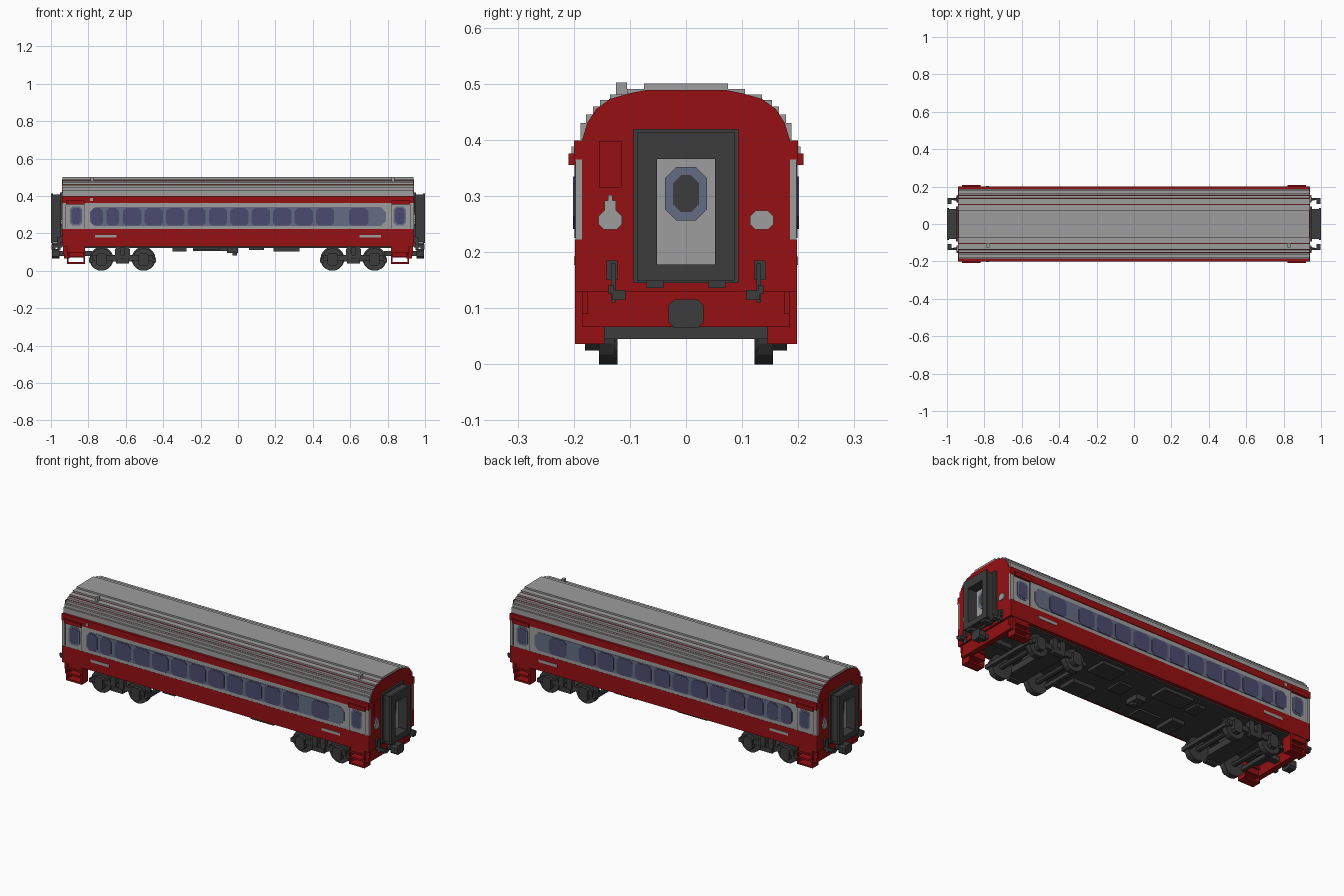
import bpy, bmesh, math

cube = bpy.data.objects.get("Cube")
if cube:
    bpy.data.objects.remove(cube, do_unlink=True)


def material(name, r, g, b):
    m = bpy.data.materials.new(name)
    m.use_nodes = True
    m.diffuse_color = (r, g, b, 1)
    m.node_tree.nodes["Principled BSDF"].inputs["Base Color"].default_value = (r, g, b, 1)
    return m


RED = material("deep red", .30, .005, .006)
GREY = material("light grey", .34, .34, .34)
DARK = material("charcoal", .045, .045, .045)
TINT = material("blue grey", .13, .15, .23)
GLASS = material("window blue", .07, .07, .16)


def prism(name, pts, axis, a, b, mat):
    """Extrude a profile: (y, z) points along x, or (x, z) points along y."""
    bm = bmesh.new()
    rings = []
    for t in (a, b):
        rings.append([bm.verts.new((t, u, v) if axis == "x" else (u, t, v)) for u, v in pts])
    bm.faces.new(rings[0])
    bm.faces.new(rings[1])
    n = len(pts)
    for i in range(n):
        j = (i + 1) % n
        bm.faces.new((rings[0][i], rings[0][j], rings[1][j], rings[1][i]))
    bmesh.ops.recalc_face_normals(bm, faces=bm.faces)
    mesh = bpy.data.meshes.new(name)
    bm.to_mesh(mesh)
    bm.free()
    mesh.materials.append(mat)
    ob = bpy.data.objects.new(name, mesh)
    bpy.context.collection.objects.link(ob)
    return ob


def box(name, x, y, z, mat):
    """Box from (low, high) pairs."""
    return prism(name, [(x[0], z[0]), (x[1], z[0]), (x[1], z[1]), (x[0], z[1])], "y", y[0], y[1], mat)


def cut_rect(u, v, w, h, c):
    """Rectangle outline with clipped corners, centred on (u, v)."""
    w, h = w / 2, h / 2
    return [(u + a, v + b) for a, b in (
        (-w + c, -h), (w - c, -h), (w, -h + c), (w, h - c),
        (w - c, h), (-w + c, h), (-w, h - c), (-w, -h + c))]


def disc(u, v, r, n=16):
    return [(u + r * math.cos(math.tau * i / n), v + r * math.sin(math.tau * i / n)) for i in range(n)]


def stepped(steps, base):
    """Symmetric stepped arch outline from (half width, height) pairs."""
    half = []
    for i, (y, z) in enumerate(steps):
        half.append((y, z))
        half.append((y, steps[i + 1][1] if i + 1 < len(steps) else base))
    return half + [(-y, z) for y, z in reversed(half)]


# Body core and stepped roof
core = [(.185, .4), (.176, .43), (.16, .455), (.135, .473), (.1, .483), (.07, .489)]
prism("body_core", [(-.185, .13), (.185, .13)] + core + [(-y, z) for y, z in reversed(core)],
      "x", -.941, .941, RED)
arch = [(.075, .5), (.105, .491), (.135, .481), (.153, .471), (.166, .459), (.178, .445), (.188, .43)]
prism("roof", stepped(arch, .4), "x", -.938, .938, GREY)
for x in (-.78, .83):
    box("roof_vent", (x - .008, x + .008), (-.125, -.105), (.47, .502), GREY)
box("floor", (-.9, .9), (-.18, .18), (.122, .131), DARK)

# Long sides, mirrored front and back
PANES = [(-.755, .065), (-.67, .068)] + [(-.565 + .1145 * i, .098) for i in range(10)] + [(.645, .105)]
for sy, side in ((-1, "front"), (1, "back")):
    def ys(a, b):
        return (sy * a, sy * b)

    box(side + "_lower_wall", (-.94, .94), ys(.18, .198), (.13, .222), RED)
    box(side + "_window_band", (-.94, .94), ys(.18, .197), (.222, .365), GREY)
    box(side + "_upper_band", (-.94, .94), ys(.18, .2), (.362, .399), RED)
    prism(side + "_glazing_strip", cut_rect(0, .29, 1.58, .1, .025), "y", *ys(.19, .199), TINT)
    for x, w in PANES:
        prism(side + "_window", cut_rect(x, .288, w, .094, .016), "y", *ys(.19, .2015), GLASS)
    box(side + "_marker_lamp", (-.79, -.775), ys(.19, .204), (.372, .388), GREY)

    for sx in (-1, 1):
        def xs(a, b):
            return tuple(sorted((sx * a, sx * b)))

        # Entrance door with lintel, handle and seams
        box(side + "_door_lintel", xs(.82, .92), ys(.19, .209), (.355, .376), RED)
        prism(side + "_door_window_frame", cut_rect(sx * .865, .293, .068, .1, .014),
              "y", *ys(.19, .199), TINT)
        prism(side + "_door_window", cut_rect(sx * .865, .293, .05, .084, .012),
              "y", *ys(.19, .201), GLASS)
        for a in (.818, .92):
            box(side + "_door_seam", xs(a, a + .003), ys(.19, .1985), (.225, .355), DARK)
        box(side + "_number_plate", xs(.65, .765), ys(.19, .1995), (.177, .192), GREY)

        # Boarding steps below the door
        for a in (.818, .906):
            box(side + "_step_cheek", xs(a, a + .008), ys(.145, .198), (.036, .131), RED)
        for z, y in ((.036, .15), (.07, .14), (.1, .13)):
            box(side + "_step_tread", xs(.82, .912), ys(y, .198), (z, z + .01), RED)
        box(side + "_step_back", xs(.82, .912), ys(.14, .15), (.07, .131), RED)
        box(side + "_step_apron", xs(.82, .912), ys(.185, .195), (.098, .131), RED)

        # End fittings: lamp, hose, grab rail
        box(side + "_corner_post", xs(.9, .935), ys(.175, .185), (.09, .135), RED)
        prism(side + "_end_lamp", cut_rect(sy * .135, .257, .042, .034, .01), "x", sx * .93, sx * .948, GREY)
        box(side + "_hose_mount", xs(.93, .952), ys(.122, .142), (.15, .185), DARK)
        box(side + "_hose_arm", xs(.94, .998), ys(.128, .138), (.125, .14), DARK)
        box(side + "_hose_pipe", xs(.95, .965), ys(.126, .134), (.11, .18), DARK)
        box(side + "_hose_end", xs(.975, .998), ys(.108, .132), (.115, .132), DARK)

# Ends, mirrored left and right
for sx, end in ((1, "left"), (-1, "right")):
    def xs(a, b):
        return tuple(sorted((sx * a, sx * b)))

    def ring(name, x, half, low, high, inner, inner_low, inner_high):
        for s in (-1, 1):
            box(name + "_post", x, (s * inner, s * half), (low, high), DARK)
        box(name + "_sill", x, (-inner, inner), (low, inner_low), DARK)
        box(name + "_header", x, (-inner, inner), (inner_high, high), DARK)

    box(end + "_headstock", xs(.9, .93), (-.185, .185), (.066, .131), RED)
    ring(end + "_gangway_base", xs(.94, .952), .094, .145, .419, .052, .178, .366)
    ring(end + "_gangway_bellows", xs(.952, .988), .08, .155, .408, .052, .178, .366)
    ring(end + "_gangway_face", xs(.988, 1), .086, .148, .414, .052, .178, .366)
    for s in (-1, 1):
        box(end + "_gangway_foot", xs(.945, .995), (s * .04, s * .07), (.136, .152), DARK)
    box(end + "_end_door", xs(.935, .946), (-.052, .052), (.178, .366), GREY)
    prism(end + "_end_door_frame", cut_rect(0, .304, .074, .096, .02), "x", sx * .94, sx * .949, TINT)
    prism(end + "_end_door_window", cut_rect(0, .304, .046, .066, .014), "x", sx * .94, sx * .951, DARK)
    box(end + "_end_hatch", xs(.935, .944), (sx * -.155, sx * -.115), (.315, .398), RED)
    box(end + "_tail_lamp", xs(.935, .95), (sx * -.145, sx * -.125), (.274, .292), GREY)
    box(end + "_tail_lamp_top", xs(.935, .948), (sx * -.139, sx * -.131), (.292, .302), GREY)
    prism(end + "_coupler_head", cut_rect(0, .09, .062, .05, .01), "x", sx * .955, sx * .995, DARK)
    box(end + "_coupler_bar", xs(.78, .96), (-.018, .018), (.08, .105), DARK)

    # Bogie
    cx = sx * .6175
    box(end + "_bogie_bolster", (cx - .05, cx + .05), (-.165, .165), (.05, .085), DARK)
    box(end + "_bogie_pivot", (cx - .035, cx + .035), (-.06, .06), (.08, .125), DARK)
    for dx in (-.17, .17):
        box(end + "_bogie_cross_beam", (cx + dx - .01, cx + dx + .01), (-.165, .165), (.045, .066), DARK)
    for s in (-1, 1):
        box(end + "_bogie_side_frame", (cx - .16, cx + .16), (s * .152, s * .168), (.056, .084), DARK)
        box(end + "_bogie_spring_plank", (cx - .035, cx + .035), (s * .15, s * .178), (.04, .065), DARK)
        for dx in (-.024, .024):
            prism(end + "_bogie_spring", cut_rect(cx + dx, .092, .03, .06, .006),
                  "y", s * .15, s * .176, DARK)
        for dx in (-.1125, .1125):
            prism(end + "_wheel", disc(cx + dx, .06, .06), "y", s * .127, s * .155, DARK)
            prism(end + "_wheel_flange", disc(cx + dx, .06, .064, 20), "y", s * .122, s * .128, DARK).location.z = .004
            prism(end + "_axle_box", cut_rect(cx + dx, .06, .052, .07, .012),
                  "y", s * .15, s * .18, DARK)
    for dx in (-.1125, .1125):
        prism(end + "_axle", disc(cx + dx, .06, .014, 8), "y", -.13, .13, DARK)

# Underfloor equipment: (x low, x high, y low, y high, bottom)
for x0, x1, y0, y1, z in (
        (-.35, -.275, -.16, -.04, .102), (-.24, -.1, -.16, -.08, .112), (-.24, -.06, .06, .16, .105),
        (.19, .33, -.16, -.06, .102), (.19, .33, .05, .16, .106), (-.06, .0, -.06, .02, .095),
        (.06, .14, -.03, .06, .112), (-.34, -.28, .05, .13, .11)):
    box("underfloor_box", (x0, x1), (y0, y1), (z, .125), DARK)
box("underfloor_valve", (-.03, -.005), (-.04, -.015), (.082, .125), DARK)
